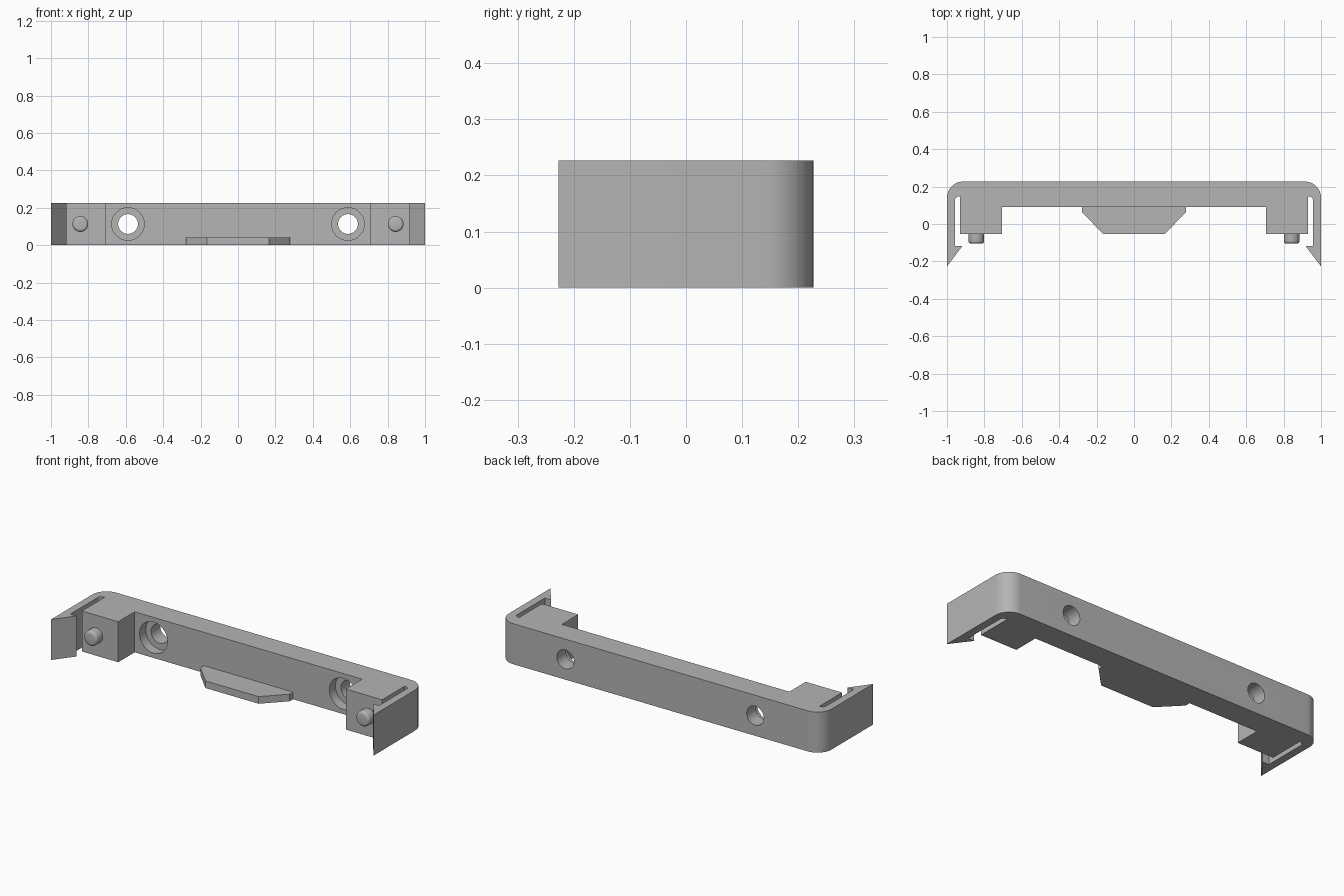
import bpy, bmesh, math
from mathutils import Matrix

if "Cube" in bpy.data.objects:
    bpy.data.objects.remove(bpy.data.objects["Cube"])

HEIGHT = 0.227      # overall height of the bracket
BACK, BAR, FACE = 0.227, 0.092, -0.053   # back plane, bar front, block front
MID = HEIGHT / 2

grey = bpy.data.materials.new("grey_plastic")
grey.use_nodes = True
grey.diffuse_color = (0.46, 0.46, 0.46, 1)
grey.node_tree.nodes["Principled BSDF"].inputs["Base Color"].default_value = (0.46, 0.46, 0.46, 1)


def finish(name, bm):
    bmesh.ops.recalc_face_normals(bm, faces=bm.faces)
    mesh = bpy.data.meshes.new(name)
    bm.to_mesh(mesh)
    bm.free()
    mesh.materials.append(grey)
    obj = bpy.data.objects.new(name, mesh)
    bpy.context.collection.objects.link(obj)
    return obj


def activate(obj):
    bpy.ops.object.select_all(action="DESELECT")
    obj.select_set(True)
    bpy.context.view_layer.objects.active = obj


def smooth(obj):
    activate(obj)
    bpy.ops.object.shade_smooth_by_angle(angle=math.radians(30))


def arc(cx, cy, r, start, end, steps):
    angles = [math.radians(start + (end - start) * i / steps) for i in range(steps + 1)]
    return [(cx + r * math.cos(a), cy + r * math.sin(a)) for a in angles]


def extrude_mirrored(name, half, height):
    """Mirror a half outline across x = 0 and extrude it upward."""
    outline = half + [(-x, y) for x, y in reversed(half)]
    bm = bmesh.new()
    face = bm.faces.new([bm.verts.new((x, y, 0)) for x, y in outline])
    ext = bmesh.ops.extrude_face_region(bm, geom=[face])
    verts = [v for v in ext["geom"] if isinstance(v, bmesh.types.BMVert)]
    bmesh.ops.translate(bm, verts=verts, vec=(0, 0, height))
    return finish(name, bm)


def cylinder_y(name, x, y0, y1, r, bevel=0):
    """Cylinder along y; its y0 end can be rounded."""
    bm = bmesh.new()
    place = Matrix.Translation((x, (y0 + y1) / 2, MID)) @ Matrix.Rotation(math.pi / 2, 4, "X")
    bmesh.ops.create_cone(bm, cap_ends=True, segments=48, radius1=r, radius2=r,
                          depth=y1 - y0, matrix=place)
    if bevel:
        rim = [e for e in bm.edges if all(abs(v.co.y - y0) < 1e-4 for v in e.verts)]
        bmesh.ops.bevel(bm, geom=rim, offset=bevel, segments=4, profile=0.5, affect="EDGES")
    return finish(name, bm)


# Bracket body: bar, end blocks and barbed clip arms in one outline
half = [(0.705, BAR), (0.705, FACE), (0.93, FACE), (0.93, 0.147)]
half += arc(0.936, 0.126, 0.021, 90, 0, 6)
half += [(0.957, -0.118), (0.918, -0.118), (1, -BACK)]
half += arc(0.913, BACK - 0.087, 0.087, 0, 90, 12)
body = extrude_mirrored("bracket_body", half, HEIGHT)

# Counterbored screw holes
for side in (-1, 1):
    for y0, r in ((-0.1, 0.053), (-0.12, 0.087)):
        y1 = 0.3 if r < 0.06 else BAR + 0.055
        cutter = cylinder_y("hole_cutter", side * 0.588, y0, y1, r)
        cutter.hide_render = True
        mod = body.modifiers.new("screw_hole", "BOOLEAN")
        mod.operation, mod.solver, mod.object = "DIFFERENCE", "EXACT", cutter
        activate(body)
        bpy.ops.object.modifier_apply(modifier=mod.name)
        bpy.data.objects.remove(cutter)
smooth(body)

# Tapered tongue at the bottom of the bar
extrude_mirrored("center_tongue", [(0.165, FACE), (0.277, 0.062), (0.277, BAR)], 0.04)

# Locating pins on the end blocks
for side, label in ((1, "left"), (-1, "right")):
    smooth(cylinder_y(label + "_pin", side * 0.843, -0.105, FACE + 0.01, 0.042, 0.014))
